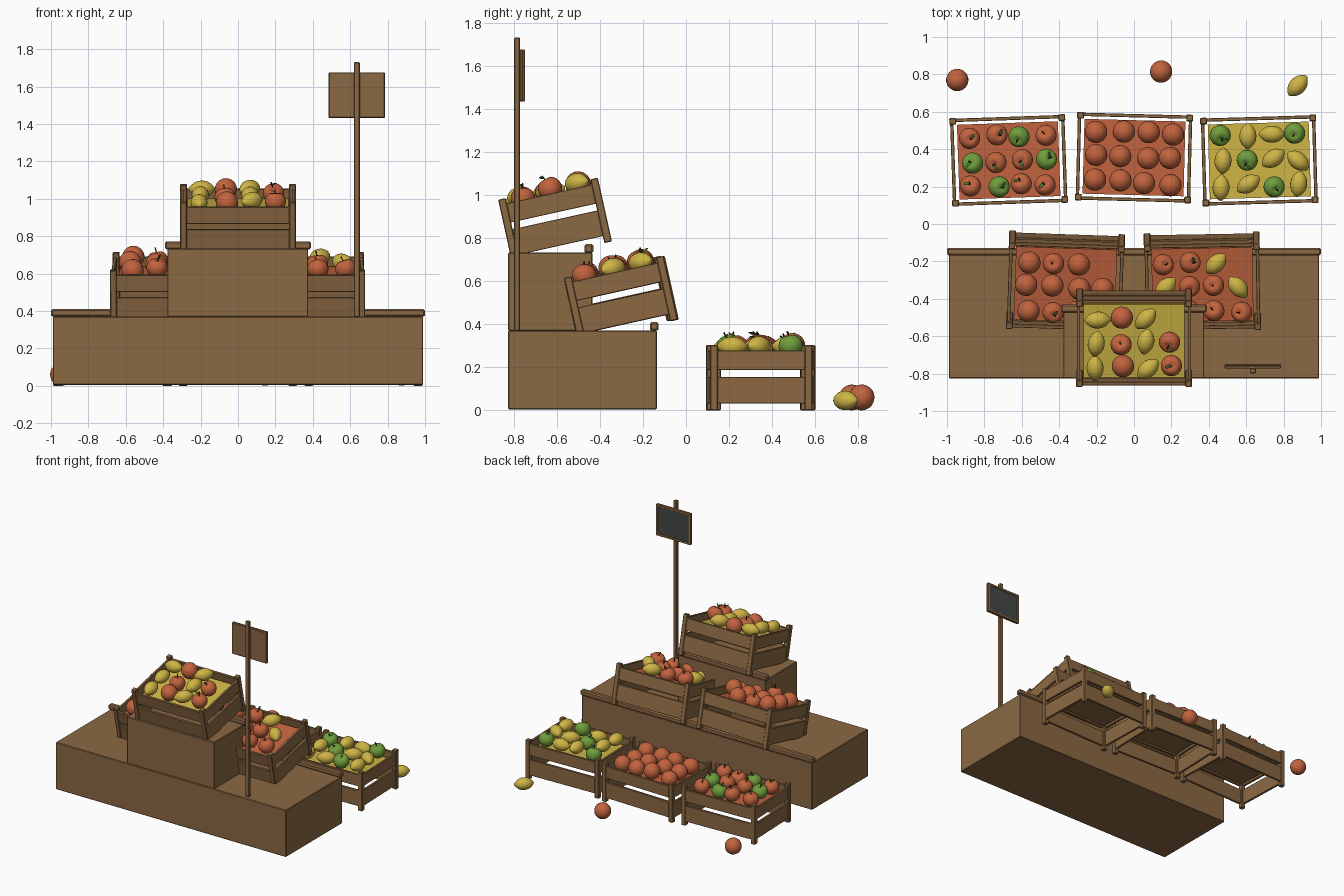
import bpy, bmesh, math, random
from mathutils import Matrix, Vector

if "Cube" in bpy.data.objects:
    bpy.data.objects.remove(bpy.data.objects["Cube"])

random.seed(4)
T, R = Matrix.Translation, Matrix.Rotation
I = Matrix.Identity(4)


def material(name, rgb):
    m = bpy.data.materials.new(name)
    m.diffuse_color = (*rgb, 1)
    m.use_nodes = True
    m.node_tree.nodes["Principled BSDF"].inputs["Base Color"].default_value = m.diffuse_color
    return m


WOOD = material("brown wood", (0.26, 0.14, 0.056))
RED = material("orange red", (0.54, 0.125, 0.048))
YELLOW = material("lemon yellow", (0.62, 0.46, 0.06))
GREEN = material("apple green", (0.16, 0.34, 0.045))
LEAF = material("leaf green", (0.07, 0.2, 0.03))
STEM = material("dark stem", (0.05, 0.03, 0.015))
SLATE = material("chalkboard", (0.06, 0.065, 0.065))


def new_object(name, bm, mat, matrix=I, smooth=False):
    mesh = bpy.data.meshes.new(name)
    for f in bm.faces:
        f.smooth = smooth
    bm.to_mesh(mesh)
    bm.free()
    mesh.materials.append(mat)
    ob = bpy.data.objects.new(name, mesh)
    ob.matrix_world = matrix
    bpy.context.collection.objects.link(ob)
    return ob


def box(name, lo, hi, mat=WOOD, matrix=I, bevel=0.004):
    """Box between two corners, with a small bevel."""
    bm = bmesh.new()
    bmesh.ops.create_cube(bm, size=1)
    lo, hi = Vector(lo), Vector(hi)
    for v in bm.verts:
        v.co = Vector(a * b for a, b in zip(v.co, hi - lo)) + (lo + hi) / 2
    ob = new_object(name, bm, mat, matrix)
    if bevel:
        mod = ob.modifiers.new("bevel", 'BEVEL')
        mod.width, mod.segments = bevel, 1
    return ob


def fruit_mesh(name, radius, mat, shape):
    """Sphere reshaped by a rule, kept as a shared mesh."""
    bm = bmesh.new()
    bmesh.ops.create_uvsphere(bm, u_segments=20, v_segments=12, radius=1)
    for v in bm.verts:
        v.co = Vector(shape(v.co)) * radius
    for f in bm.faces:
        f.smooth = True
    mesh = bpy.data.meshes.new(name)
    bm.to_mesh(mesh)
    bm.free()
    mesh.materials.append(mat)
    return mesh


def apple(c):
    dip = 0.28 * max(0, 1 - math.hypot(c.x, c.y) / 0.5)
    w = 1 + 0.05 * c.z
    return c.x * w, c.y * w, c.z * 0.95 - (dip if c.z > 0 else -dip * 0.4)


def lemon(c):
    # long axis is z, with a nub at each end
    w = 0.72 if abs(c.z) < 0.9 else 0.55
    return c.x * w, c.y * w, c.z * (1.0 + 0.13 * (abs(c.z) > 0.95))


MESH = {
    'o': fruit_mesh("orange", 0.06, RED, lambda c: c),
    'r': fruit_mesh("red_apple", 0.057, RED, apple),
    'g': fruit_mesh("green_apple", 0.057, GREEN, apple),
    'l': fruit_mesh("lemon", 0.063, YELLOW, lemon),
    'leaf': fruit_mesh("leaf", 0.018, LEAF, lambda c: (c.x, c.y * 0.45, c.z * 0.12)),
}
LEMON_ANGLE = {'-': 5, '|': 85, '/': 40, '\\': -45}


def place(name, mesh, matrix):
    ob = bpy.data.objects.new(name, mesh)
    ob.matrix_world = matrix
    bpy.context.collection.objects.link(ob)


def fruit(kind, matrix):
    if kind in LEMON_ANGLE:
        turn = math.radians(LEMON_ANGLE[kind] + random.uniform(-8, 8))
        place("lemon", MESH['l'], matrix @ R(turn, 4, 'Z') @ R(math.pi / 2, 4, 'Y'))
        return
    m = matrix @ R(random.uniform(0, 6.28), 4, 'Z') @ R(random.uniform(0.1, 0.5), 4, 'X')
    place({'o': "orange", 'r': "red_apple", 'g': "green_apple"}[kind], MESH[kind], m)
    if kind != 'o':
        bm = bmesh.new()
        bmesh.ops.create_cone(bm, cap_ends=True, segments=6, radius1=0.003,
                              radius2=0.004, depth=0.034)
        new_object("apple_stem", bm, STEM, m @ T((0, 0, 0.055)) @ R(0.2, 4, 'X'))
        if random.random() < 0.6:
            place("apple_leaf", MESH['leaf'], m @ T((0.017, 0, 0.062)) @ R(-0.4, 4, 'Y'))


def crate(m, rows, bed):
    """Slatted crate with raised filling and a 4 x 3 layer of fruit."""
    X, Y, p = 0.31, 0.237, 0.036
    for sx in (-1, 1):
        for sy in (-1, 1):
            cx, cy = sx * (X - p / 2), sy * (Y - p / 2)
            box("crate_post", (cx - p / 2, cy - p / 2, 0), (cx + p / 2, cy + p / 2, 0.303),
                matrix=m)
    for z0, z1 in ((0.033, 0.155), (0.187, 0.278)):
        for s in (-1, 1):
            cy, cx = s * (Y - 0.013), s * (X - 0.013)
            box("crate_long_slat", (-X + 0.02, cy - 0.009, z0), (X - 0.02, cy + 0.009, z1),
                matrix=m, bevel=0.002)
            box("crate_end_slat", (cx - 0.009, -Y + 0.02, z0), (cx + 0.009, Y - 0.02, z1),
                matrix=m, bevel=0.002)
    box("crate_shelf", (-0.27, -0.2, 0.19), (0.27, 0.2, 0.212), matrix=m, bevel=0)
    box("fruit_bed", (-0.27, -0.2, 0.212), (0.27, 0.2, 0.23), bed, m, 0)
    for j, row in enumerate(rows):
        for i, kind in enumerate(row):
            if kind == '.':
                continue
            j1, j2 = random.uniform(-0.01, 0.01), random.uniform(-0.01, 0.01)
            z = 0.285 + random.uniform(-0.008, 0.015)
            fruit(kind, m @ T((-0.2 + i * 0.133 + j1, 0.133 * (1 - j) + j2, z)))


# stepped display stand with retaining lips
box("lower_step", (-0.99, -0.825, 0.005), (0.99, -0.135, 0.37))
box("lower_lip", (-1, -0.168, 0.37), (1, -0.127, 0.41), bevel=0.008)
box("upper_step", (-0.378, -0.825, 0.37), (0.375, -0.435, 0.733))
box("upper_lip", (-0.39, -0.472, 0.73), (0.39, -0.43, 0.772), bevel=0.008)

# sign pole and chalkboard facing the back
box("sign_pole", (0.619, -0.798, 0.37), (0.651, -0.77, 1.73))
box("sign_board", (0.485, -0.773, 1.433), (0.785, -0.757, 1.675))
box("chalkboard", (0.503, -0.758, 1.451), (0.767, -0.753, 1.657), SLATE, bevel=0)
for z in (1.433, 1.657):
    box("sign_frame_rail", (0.485, -0.758, z), (0.785, -0.748, z + 0.018), bevel=0.002)
for x in (0.485, 0.767):
    box("sign_frame_stile", (x, -0.758, 1.433), (x + 0.018, -0.748, 1.675), bevel=0.002)

# crates: position, turn, tilt (degrees), fruit rows from back to front, filling
CRATES = [
    ((-0.67, 0.34, 0), 2, 0, ("rrgr", "grrg", "rgrr"), RED),
    ((0, 0.355, 0), -1.5, 0, ("oooo", "oooo", "oooo"), RED),
    ((0.67, 0.34, 0), 1.7, 0, ("g|-g", "|g/\\", "|/g|"), YELLOW),
    ((-0.365, -0.275, 0.37), -2, 12.5, ("oro.", "oooo", "oroo"), RED),
    ((0.365, -0.275, 0.37), 1, 12.5, ("rr/.", "/rr\\", "|rrr"), RED),
    ((0, -0.575, 0.733), 0, 12.5, ("-o/.", "|r|r", "|o/r"), YELLOW),
]
for loc, turn, tilt, rows, bed in CRATES:
    m = T(loc) @ R(math.radians(turn), 4, 'Z') @ R(math.radians(tilt), 4, 'X')
    crate(m, rows, bed)

# loose fruit on the ground
fruit('o', T((-0.945, 0.77, 0.06)))
fruit('o', T((0.145, 0.815, 0.06)))
fruit('/', T((0.875, 0.74, 0.046)))
